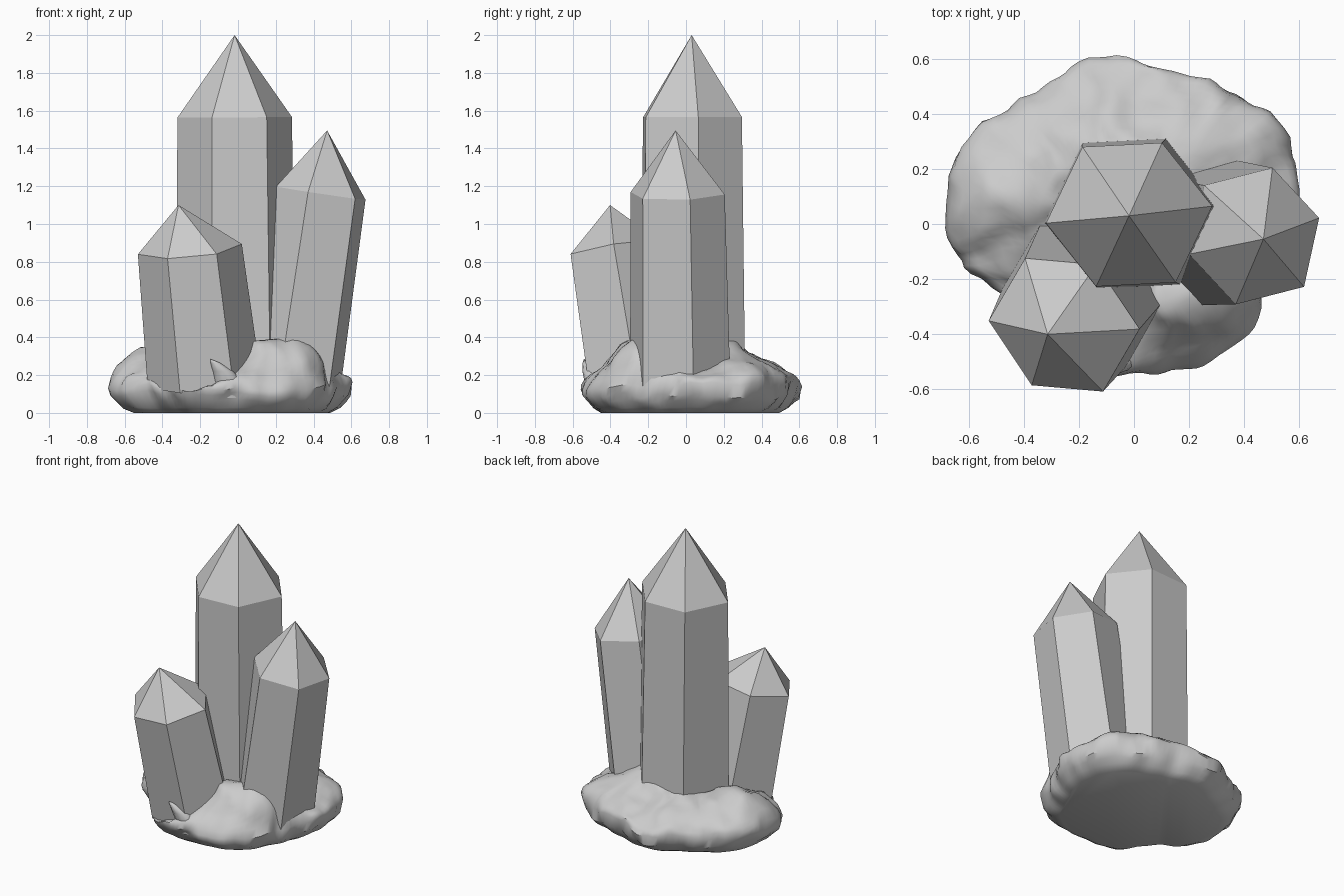
import bpy, bmesh, math
from mathutils import Vector, noise

cube = bpy.data.objects.get("Cube")
if cube:
    bpy.data.objects.remove(cube, do_unlink=True)

# Single grey mineral material
grey = bpy.data.materials.new("mineral_grey")
grey.use_nodes = True
grey.diffuse_color = (0.6, 0.6, 0.6, 1)
for node in grey.node_tree.nodes:
    if node.type == 'BSDF_PRINCIPLED':
        node.inputs["Base Color"].default_value = (0.6, 0.6, 0.6, 1)


def finish(name, bm, smooth=None):
    bmesh.ops.recalc_face_normals(bm, faces=bm.faces)
    mesh = bpy.data.meshes.new(name)
    bm.to_mesh(mesh)
    bm.free()
    mesh.materials.append(grey)
    ob = bpy.data.objects.new(name, mesh)
    bpy.context.collection.objects.link(ob)
    if smooth:
        bpy.ops.object.select_all(action='DESELECT')
        ob.select_set(True)
        bpy.context.view_layer.objects.active = ob
        bpy.ops.object.shade_smooth_by_angle(angle=math.radians(smooth))


def bridge(bm, low, high):
    n = len(low)
    for i in range(n):
        j = (i + 1) % n
        bm.faces.new((low[i], low[j], high[j], high[i]))


def fan(bm, ring, tip):
    for i in range(len(ring)):
        bm.faces.new((ring[i], ring[(i + 1) % len(ring)], tip))


# Six-sided crystal: three corners mirrored through the axis, the shaft
# widening to its foot, ends square to the axis, and a pointed cap
def crystal(name, foot, shoulder, apex, flare, corners):
    foot, shoulder = Vector(foot), Vector(shoulder)
    axis = shoulder - foot
    section = [Vector((s * x, s * y, -s * (axis.x * x + axis.y * y) / axis.z))
               for s in (1, -1) for x, y in corners]
    bm = bmesh.new()
    low = [bm.verts.new(foot + c * flare) for c in section]
    high = [bm.verts.new(shoulder + c) for c in section]
    bridge(bm, low, high)
    bm.faces.new(low[::-1])
    fan(bm, high, bm.verts.new(apex))
    finish(name, bm)


crystal("tall_crystal", (-0.008, 0.038, 0.15), (-0.018, 0.034, 1.565), (-0.018, 0.03, 2.0),
        1.05, [(0.303, 0.031), (0.12, 0.262), (-0.17, 0.247)])
crystal("left_crystal", (0.28, -0.03, 0.1), (0.438, -0.044, 1.163), (0.472, -0.055, 1.495),
        1.07, [(0.237, 0.066), (0.067, 0.249), (-0.182, 0.185)])
crystal("right_crystal", (-0.178, -0.248, 0.16), (-0.255, -0.368, 0.867), (-0.315, -0.402, 1.1),
        1.09, [(0.275, -0.015), (0.118, 0.22), (-0.142, 0.243)])

# Rock base: outline radius every 15 degrees, counter-clockwise from +x
OUTLINE = [0.59, 0.62, 0.635, 0.63, 0.59, 0.58, 0.61, 0.62, 0.595, 0.62, 0.67, 0.69,
           0.68, 0.64, 0.53, 0.53, 0.58, 0.57, 0.55, 0.55, 0.57, 0.57, 0.54, 0.55]
# Lumps and hollows of the upper surface: x, y, width, height
LUMPS = [(0.12, -0.29, 0.14, 0.11), (0.37, -0.25, 0.17, 0.17), (0.14, 0.2, 0.2, 0.15),
         (-0.52, 0.1, 0.2, 0.11), (-0.32, -0.47, 0.2, -0.17), (0.55, 0.06, 0.12, -0.06),
         (0, 0.5, 0.25, -0.03), (-0.18, 0.28, 0.16, 0.05)]
STEPS = 120


def outline(i):
    k, f = divmod(i * len(OUTLINE) / STEPS, 1)
    a, b = OUTLINE[int(k)], OUTLINE[(int(k) + 1) % len(OUTLINE)]
    f = f * f * (3 - 2 * f)
    return a + (b - a) * f


def height(x, y):
    return 0.27 + sum(h * math.exp(-((x - u) ** 2 + (y - v) ** 2) / (w * w))
                      for u, v, w, h in LUMPS)


def rough(p):
    d = noise.noise_vector(p * 5) * 0.03 + noise.noise_vector(p * 12) * 0.018
    fade = min(1, p.z / 0.1)
    q = p + d * fade
    q.z = max(0, q.z)
    return q


def rock_ring(bm, s, z=None):
    verts = []
    for i in range(STEPS):
        a = math.tau * i / STEPS
        r = outline(i) * s
        x, y = r * math.cos(a), r * math.sin(a)
        rim = 0.14 + 0.01 * math.cos(a) + 0.02 * math.sin(a)
        top = rim + (height(x, y) - rim) * math.sqrt(max(0, 1 - s ** 4))
        verts.append(bm.verts.new(rough(Vector((x, y, top if z is None else z)))))
    return verts


bm = bmesh.new()
rings = [rock_ring(bm, s, z) for s, z in ((0.81, 0), (0.89, 0.025), (0.94, 0.06), (0.98, 0.09))]
rings += [rock_ring(bm, s) for s in (1, 0.985, 0.96, 0.93, 0.89)]
rings += [rock_ring(bm, 0.84 - 0.06 * k) for k in range(13)]
for low, high in zip(rings, rings[1:]):
    bridge(bm, low, high)
bm.faces.new(rings[0][::-1])
fan(bm, rings[-1], bm.verts.new((0, 0, height(0, 0))))
finish("rock_base", bm, 40)

# Small rock spur curling up against the right crystal
bm = bmesh.new()
spur = []
for x, y, z, r in ((-0.04, -0.46, 0.08, 0.09), (-0.05, -0.48, 0.16, 0.08),
                   (-0.08, -0.51, 0.22, 0.055), (-0.12, -0.53, 0.265, 0.025)):
    spur.append([bm.verts.new((x + r * math.cos(k * math.tau / 12),
                               y + r * 0.7 * math.sin(k * math.tau / 12), z)) for k in range(12)])
for low, high in zip(spur, spur[1:]):
    bridge(bm, low, high)
bm.faces.new(spur[0][::-1])
fan(bm, spur[-1], bm.verts.new((-0.145, -0.54, 0.285)))
finish("rock_spur", bm, 60)
